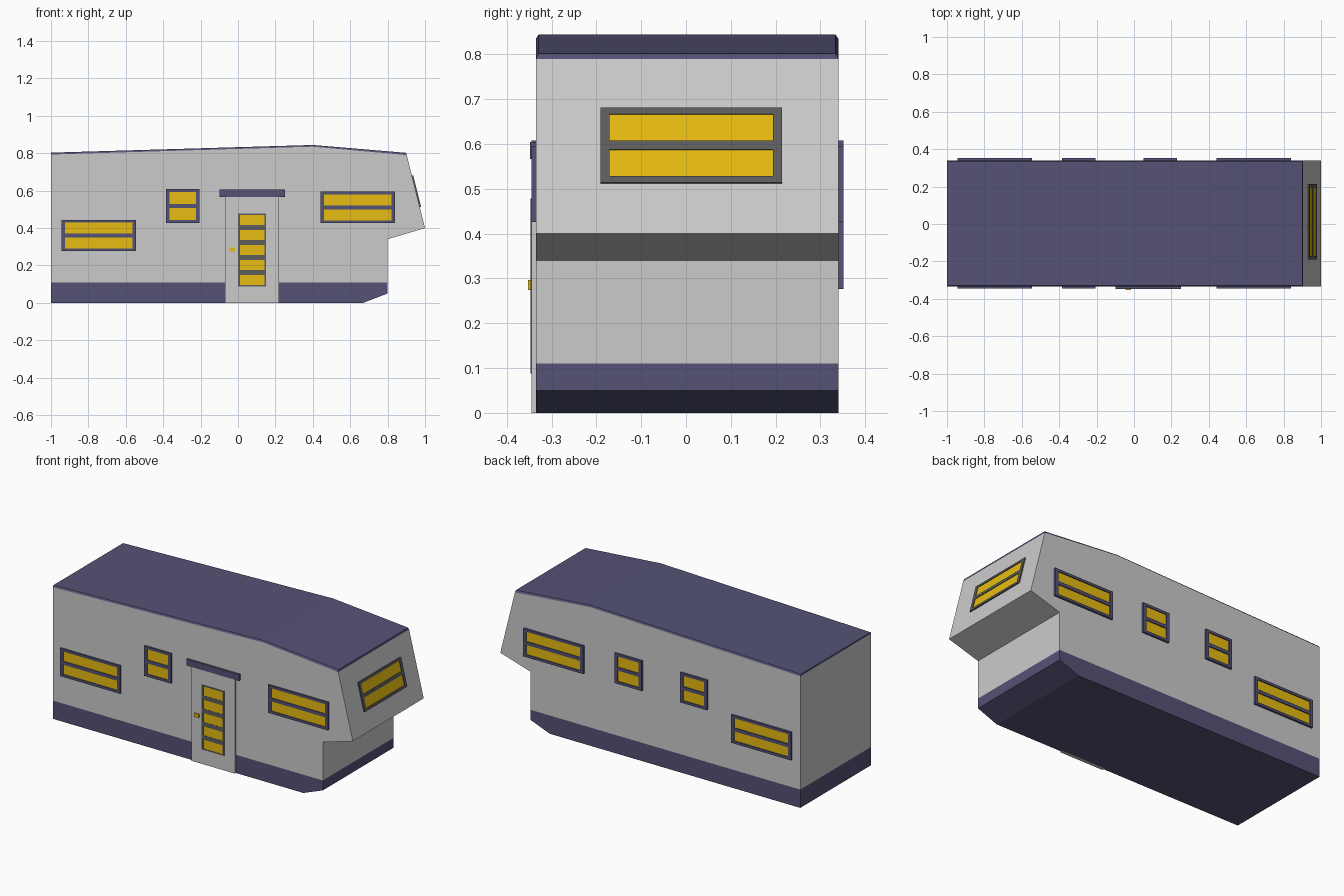
import bpy, bmesh, math
from mathutils import Matrix, Vector

cube = bpy.data.objects.get("Cube")
if cube:
    bpy.data.objects.remove(cube, do_unlink=True)


def material(name, rgb):
    m = bpy.data.materials.new(name)
    m.use_nodes = True
    m.diffuse_color = (*rgb, 1)
    m.node_tree.nodes["Principled BSDF"].inputs["Base Color"].default_value = (*rgb, 1)
    return m


WALL = material("wall grey", (0.6, 0.6, 0.6))
NAVY = material("navy trim", (0.09, 0.085, 0.18))
GLASS = material("yellow glass", (0.84, 0.53, 0.006))
DARK = material("dark grey frame", (0.11, 0.11, 0.11))

Y0, Y1 = -0.335, 0.34


def finish(name, bm, mat, matrix=Matrix()):
    bmesh.ops.recalc_face_normals(bm, faces=bm.faces)
    mesh = bpy.data.meshes.new(name)
    bm.to_mesh(mesh)
    bm.free()
    mesh.materials.append(mat)
    ob = bpy.data.objects.new(name, mesh)
    ob.matrix_world = matrix
    bpy.context.collection.objects.link(ob)
    return ob


def prism(name, profile, mat):
    """Extrude an x-z outline across the width of the body."""
    bm = bmesh.new()
    face = bm.faces.new([bm.verts.new((x, Y0, z)) for x, z in profile])
    new = bmesh.ops.extrude_face_region(bm, geom=[face])["geom"]
    bmesh.ops.translate(bm, vec=(0, Y1 - Y0, 0),
                        verts=[g for g in new if isinstance(g, bmesh.types.BMVert)])
    return finish(name, bm, mat)


def add_box(bm, lo, hi):
    lo, hi = Vector(lo), Vector(hi)
    m = Matrix.Translation((lo + hi) / 2) @ Matrix.Diagonal((*(hi - lo), 1))
    bmesh.ops.create_cube(bm, size=1, matrix=m)


def box(name, lo, hi, mat):
    bm = bmesh.new()
    add_box(bm, lo, hi)
    return finish(name, bm, mat)


def window(name, matrix, w, h, panes, mat, side=0.02, edge=0.015, bar=0.02, depth=0.01):
    """Framed window in local x (across), y (up), z (outward)."""
    bm = bmesh.new()
    for s in (-1, 1):
        a, b = sorted((s * w / 2, s * (w / 2 - side)))
        add_box(bm, (a, -h / 2, -0.003), (b, h / 2, depth))
        a, b = sorted((s * h / 2, s * (h / 2 - edge)))
        add_box(bm, (side - w / 2, a, -0.003), (w / 2 - side, b, depth))
    pitch = (h - 2 * edge + bar) / panes
    for i in range(1, panes):
        top = edge - h / 2 + i * pitch
        add_box(bm, (side - w / 2, top - bar, -0.003), (w / 2 - side, top, depth))
    finish(name + "_frame", bm, mat, matrix)
    bm = bmesh.new()
    add_box(bm, (side - w / 2, edge - h / 2, -0.003), (w / 2 - side, h / 2 - edge, depth * 0.5))
    finish(name + "_glass", bm, GLASS, matrix)


# Body shell: lower skirt, walls with the overhanging nose, and roof
prism("skirt", [(-1, 0), (0.67, 0), (0.8, 0.05), (0.8, 0.11), (-1, 0.11)], NAVY)
prism("walls", [(-1, 0.11), (0.8, 0.11), (0.8, 0.34), (1, 0.4),
                (0.9025, 0.79), (0.4, 0.835), (-1, 0.793)], WALL)
roof = prism("roof", [(-1, 0.793), (0.4, 0.835), (0.9025, 0.79),
                      (0.9, 0.802), (0.4, 0.844), (-1, 0.803)], NAVY)
for v in roof.data.vertices:  # pull the top edges in slightly
    if v.co.z > 0.8 and abs(v.co.x - 0.4) > 0.01 or v.co.z > 0.84:
        v.co.y += math.copysign(0.006, -v.co.y)

# Side windows: (name, x, z, width, height, on front too)
front_turn = Matrix.Rotation(math.pi / 2, 4, "X")
back_turn = Matrix.Rotation(math.pi, 4, "Z") @ front_turn
for name, x, z, w, h, both in [("rear_long", -0.745, 0.36, 0.4, 0.168, True),
                               ("rear_small", -0.295, 0.518, 0.18, 0.18, True),
                               ("middle_small", 0.14, 0.518, 0.18, 0.18, False),
                               ("nose_long", 0.64, 0.51, 0.4, 0.168, True)]:
    window(name + "_back_window", Matrix.Translation((x, Y1, z)) @ back_turn,
           w, h, 2, NAVY, depth=0.012)
    if both:
        window(name + "_front_window", Matrix.Translation((x, Y0, z)) @ front_turn,
               w, h, 2, NAVY)

# Nose window lying on the sloped end face
up = Vector((-0.1, 0, 0.4)).normalized()
across = Vector((0, 1, 0))
turn = Matrix((across, up, across.cross(up))).transposed().to_4x4()
window("nose_window", Matrix.Translation((0.951, 0.012, 0.596)) @ turn,
       0.405, 0.173, 2, DARK, depth=0.007)

# Door with canopy, barred window and knob
box("door", (-0.07, -0.345, 0), (0.22, Y0 + 0.01, 0.57), WALL)
box("door_canopy", (-0.1, -0.348, 0.567), (0.25, Y0 + 0.01, 0.605), NAVY)
window("door_window", Matrix.Translation((0.076, -0.345, 0.283)) @ front_turn,
       0.15, 0.39, 5, DARK, side=0.01, edge=0.008, bar=0.026, depth=0.002)
box("door_knob", (-0.046, -0.353, 0.274), (-0.016, -0.34, 0.296), GLASS)
